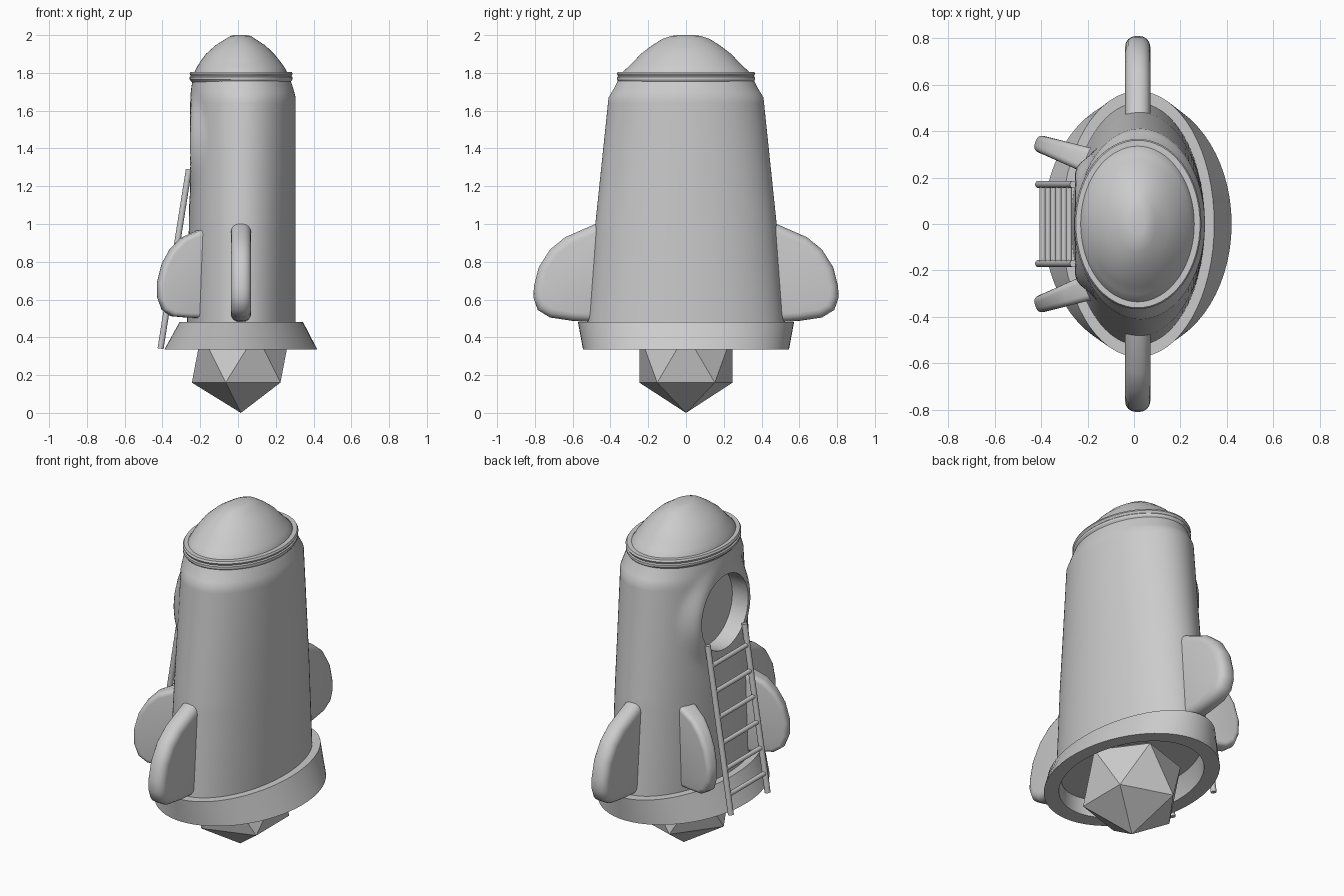
import bpy, bmesh, math
from mathutils import Vector

if "Cube" in bpy.data.objects:
    bpy.data.objects.remove(bpy.data.objects["Cube"])


def finish(bm, name, angle=35):
    bmesh.ops.recalc_face_normals(bm, faces=bm.faces)
    me = bpy.data.meshes.new(name)
    bm.to_mesh(me)
    bm.free()
    ob = bpy.data.objects.new(name, me)
    bpy.context.collection.objects.link(ob)
    if angle:
        smooth(ob, angle)
    return ob


def activate(ob):
    bpy.ops.object.select_all(action='DESELECT')
    ob.select_set(True)
    bpy.context.view_layer.objects.active = ob


def smooth(ob, angle):
    activate(ob)
    bpy.ops.object.shade_smooth_by_angle(angle=math.radians(angle))


def loft(levels, segs=64, closed=False):
    """Skin ellipses given as (z, x_min, x_max, y_radius)."""
    bm = bmesh.new()
    rings = []
    for z, x0, x1, ry in levels:
        rings.append([bm.verts.new(((x0 + x1) / 2 + (x1 - x0) / 2 * math.cos(a), ry * math.sin(a), z))
                      for a in (2 * math.pi * i / segs for i in range(segs))])
    pairs = list(zip(rings, rings[1:])) + ([(rings[-1], rings[0])] if closed else [])
    for a, b in pairs:
        for i in range(segs):
            j = (i + 1) % segs
            bm.faces.new((a[i], a[j], b[j], b[i]))
    if not closed:
        bm.faces.new(rings[0])
        bm.faces.new(rings[-1])
    return bm


def rod(bm, a, b, r):
    a, b = Vector(a), Vector(b)
    d = b - a
    m = d.to_track_quat('Z', 'Y').to_matrix().to_4x4()
    m.translation = (a + b) / 2
    bmesh.ops.create_cone(bm, cap_ends=True, segments=16, radius1=r, radius2=r, depth=d.length, matrix=m)


def fin(name, profile, t_root, t_tip, bevel, loc, angle):
    """Plate with outline (u, z), thickness tapering along u, rounded edges."""
    bm = bmesh.new()
    umax = max(u for u, z in profile)
    umin = min(u for u, z in profile)
    sides = []
    for s in (-1, 1):
        sides.append([bm.verts.new((u, s / 2 * (t_root + (t_tip - t_root) * (u - umin) / (umax - umin)), z))
                      for u, z in profile])
        bm.faces.new(sides[-1])
    n = len(profile)
    for i in range(n):
        j = (i + 1) % n
        bm.faces.new((sides[0][i], sides[0][j], sides[1][j], sides[1][i]))
    ob = finish(bm, name, None)
    ob.location = loc
    ob.rotation_euler.z = math.radians(angle)
    mod = ob.modifiers.new("rounding", 'BEVEL')
    mod.width, mod.segments, mod.limit_method = bevel, 4, 'ANGLE'
    mod.angle_limit = math.radians(50)
    activate(ob)
    bpy.ops.object.modifier_apply(modifier=mod.name)
    smooth(ob, 40)


# Hull, subdivided in height so the doorway area can be flattened
keys = [(0.44, -.27, .305, .523), (0.48, -.27, .305, .52), (1.0, -.26, .305, .48), (1.67, -.25, .305, .41),
        (1.72, -.247, .292, .38), (1.77, -.24, .275, .355)]
levels = [keys[0]]
for p, q in zip(keys, keys[1:]):
    n = max(1, round((q[0] - p[0]) / 0.03))
    levels += [tuple(u + (v - u) * k / n for u, v in zip(p, q)) for k in range(1, n + 1)]
bm = loft(levels, 96)
DOOR_Z = 1.42
for v in bm.verts:
    if v.co.x < 0:
        d = math.hypot(v.co.y, v.co.z - DOOR_Z)
        w = min(1, max(0, (0.32 - d) / 0.10))
        w = w * w * (3 - 2 * w)
        v.co.x += (-0.253 - v.co.x) * w
hull = finish(bm, "hull", None)

# Round doorway recess
bm = bmesh.new()
rod(bm, (-.6, 0, DOOR_Z), (-.15, 0, DOOR_Z), 0.215)
bmesh.ops.delete(bm, geom=bm.verts[:], context='VERTS')
bmesh.ops.create_cone(bm, cap_ends=True, segments=48, radius1=.215, radius2=.215, depth=.45)
for v in bm.verts:
    v.co = Vector((v.co.z - .375, v.co.x, v.co.y + DOOR_Z))
cutter = finish(bm, "doorway_cutter", None)
cutter.hide_render = True
mod = hull.modifiers.new("doorway", 'BOOLEAN')
mod.operation, mod.object, mod.solver = 'DIFFERENCE', cutter, 'EXACT'
activate(hull)
bpy.ops.object.modifier_apply(modifier=mod.name)
bpy.data.objects.remove(cutter)
smooth(hull, 35)

# Nose dome and double-lipped collar
finish(loft([(1.78, -.235, .265, .345), (1.805, -.23, .26, .335), (1.835, -.215, .243, .302),
             (1.865, -.196, .22, .272), (1.90, -.17, .192, .24), (1.945, -.12, .145, .18),
             (1.98, -.065, .092, .125), (1.995, -.04, .07, .08), (2.0, -.02, .045, .045)]), "nose_dome", 40)
finish(loft([(1.75, -.225, .265, .34), (1.75, -.243, .278, .356), (1.765, -.256, .288, .366),
             (1.777, -.256, .288, .366), (1.783, -.25, .282, .36), (1.795, -.256, .29, .366),
             (1.806, -.25, .284, .36), (1.806, -.225, .258, .335)], closed=True), "collar", 30)

# Flared skirt, hollow underneath
finish(loft([(.335, -.39, .42, .545), (.48, -.31, .345, .572), (.48, -.24, .28, .49),
             (.43, -.28, .315, .46), (.335, -.31, .345, .455)], closed=True), "skirt", 30)

# Faceted engine
bm = bmesh.new()
bmesh.ops.create_icosphere(bm, subdivisions=1, radius=.29)
bmesh.ops.translate(bm, verts=bm.verts, vec=(.015, 0, .29))
finish(bm, "engine", None)

# Large side fins and small rear fins
side = [(.40, 1.035), (.48, 1.0), (.64, .93), (.72, .865), (.78, .77), (.805, .67), (.808, .61),
        (.785, .545), (.72, .505), (.60, .487), (.40, .475)]
rear = [(0, 1.0), (.085, .97), (.19, .925), (.25, .865), (.295, .79), (.322, .69), (.32, .61),
        (.295, .545), (.245, .512), (.16, .505), (0, .50)]
for tag, s in (("left", 1), ("right", -1)):
    fin("side_fin_" + tag, side, .108, .108, .045, (.016, 0, 0), 90 * s)
    fin("rear_fin_" + tag, rear, .125, .07, .024, (-.12, .247 * s, 0), 180 - 19 * s)

# Ladder
bm = bmesh.new()
low, high = Vector((-.41, 0, .34)), Vector((-.26, 0, 1.29))
off = Vector((0, .17, 0))
for s in (-1, 1):
    rod(bm, low + s * off, high + s * off, .016)
for k in range(6):
    p = high.lerp(low, .125 + .152 * k)
    rod(bm, p - off, p + off, .013)
finish(bm, "ladder", 40)
